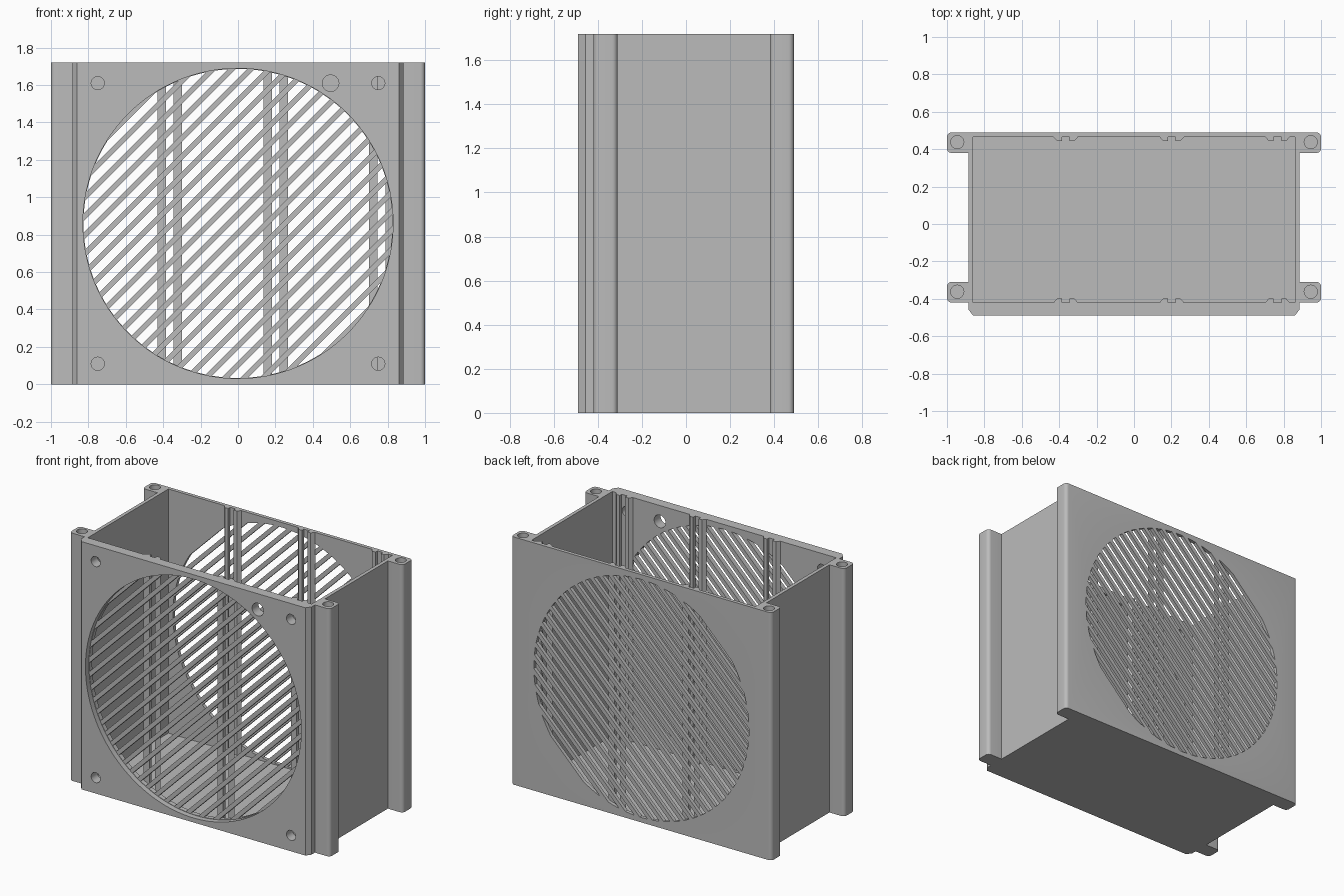
import bpy, bmesh, math

if "Cube" in bpy.data.objects:
    bpy.data.objects.remove(bpy.data.objects["Cube"])

H = 1.72            # overall height
CZ = 0.86           # centre height of the round grilles
R = 0.826           # grille radius
FLOOR = 0.025
PITCH, GAP = 0.0714, 0.043

grey = bpy.data.materials.new("plain_grey")
grey.diffuse_color = (0.5, 0.5, 0.5, 1)
grey.use_nodes = True
grey.node_tree.nodes["Principled BSDF"].inputs["Base Color"].default_value = grey.diffuse_color


def prisms(name, outlines, lo, hi, axis="z"):
    """Extrude closed 2D outlines along z, or along y with (x, z) outlines."""
    bm = bmesh.new()
    for pts in outlines:
        def ring(d):
            return [bm.verts.new((a, b, d) if axis == "z" else (a, d, b)) for a, b in pts]
        bottom, top = ring(lo), ring(hi)
        bm.faces.new(bottom)
        bm.faces.new(top)
        n = len(pts)
        for i in range(n):
            j = (i + 1) % n
            bm.faces.new((bottom[i], bottom[j], top[j], top[i]))
    bmesh.ops.recalc_face_normals(bm, faces=bm.faces)
    me = bpy.data.meshes.new(name)
    bm.to_mesh(me)
    bm.free()
    me.materials.append(grey)
    ob = bpy.data.objects.new(name, me)
    bpy.context.collection.objects.link(ob)
    return ob


def circle(cx, cy, r, n=32):
    return [(cx + r * math.cos(2 * math.pi * i / n), cy + r * math.sin(2 * math.pi * i / n))
            for i in range(n)]


def rect(x0, y0, x1, y1):
    return [(x0, y0), (x1, y0), (x1, y1), (x0, y1)]


def arc(x, y, r, a0):
    return [(x + r * math.cos(math.radians(a0 + 15 * i)),
             y + r * math.sin(math.radians(a0 + 15 * i))) for i in range(7)]


def cut(ob, cutter):
    mod = ob.modifiers.new("cut", "BOOLEAN")
    mod.operation = "DIFFERENCE"
    mod.solver = "EXACT"
    mod.object = cutter
    bpy.context.view_layer.objects.active = ob
    bpy.ops.object.modifier_apply(modifier=mod.name)
    bpy.data.objects.remove(cutter)


# Case outline: chamfered front panel, four rounded corner posts
r = 0.025
half = [(0.86, -0.49), (0.885, -0.457), (0.885, -0.42)]
half += arc(1 - r, -0.42 + r, r, -90) + arc(1 - r, -0.31 - r, r, 0)
half += [(0.885, -0.31), (0.885, 0.38)]
half += arc(1 - r, 0.38 + r, r, -90) + arc(1 - r, 0.49 - r, r, 0)
outline = half + [(-x, y) for x, y in reversed(half)]
case = prisms("case", [outline], 0, H)

# Open-topped interior
cut(case, prisms("cavity", [rect(-0.86, -0.42, 0.86, 0.465)], FLOOR, H + 0.1))

# Round recess in the front panel, leaving a thin layer behind for the slats
cut(case, prisms("recess", [circle(0, CZ, R + 0.003, 128)], -0.6, -0.452, "y"))

# Diagonal slots clipped to the circle, through both walls
slots = []
s = math.sqrt(0.5)
count = int(R / PITCH) + 1
for k in range(-count, count + 1):
    lo = max(k * PITCH - GAP / 2, -R + 0.001)
    hi = min(k * PITCH + GAP / 2, R - 0.001)
    if hi - lo < 0.005:
        continue
    side = []
    for i in range(6):
        v = lo + (hi - lo) * i / 5
        side.append((math.sqrt(R * R - v * v), v))
    loop = side + [(-u, v) for u, v in reversed(side)]
    slots.append([((u - v) * s, CZ + (u + v) * s) for u, v in loop])
cut(case, prisms("slots", slots, -0.6, 0.6, "y"))

# Fan screw holes and cable hole in the front panel
holes = [circle(x, z, 0.035) for x in (-0.75, 0.75) for z in (0.11, 1.61)]
holes.append(circle(0.495, 1.61, 0.044))
cut(case, prisms("panel_holes", holes, -0.6, -0.3, "y"))

# Blind screw holes in the tops of the posts
cut(case, prisms("post_holes", [circle(x, y, 0.035) for x in (-0.945, 0.945)
                                for y in (-0.362, 0.438)], H - 0.25, H + 0.1))

# Paired guide rails forming board slots on the inner walls
for name, wall, inward in (("front_guide_rails", -0.42, 1), ("back_guide_rails", 0.465, -1)):
    rails = []
    y0, y1 = wall - inward * 0.001, wall + inward * 0.022
    for cx in (-0.365, 0.202, 0.767):
        for m in (-1, 1):
            rails.append([(cx + m * 0.021, y0), (cx + m * 0.066, y0),
                          (cx + m * 0.046, y1), (cx + m * 0.021, y1)])
    prisms(name, rails, FLOOR - 0.001, H)

# Smooth the rounded corners and holes, keep edges sharp
bpy.ops.object.select_all(action="DESELECT")
case.select_set(True)
bpy.context.view_layer.objects.active = case
bpy.ops.object.shade_smooth_by_angle(angle=math.radians(25))
